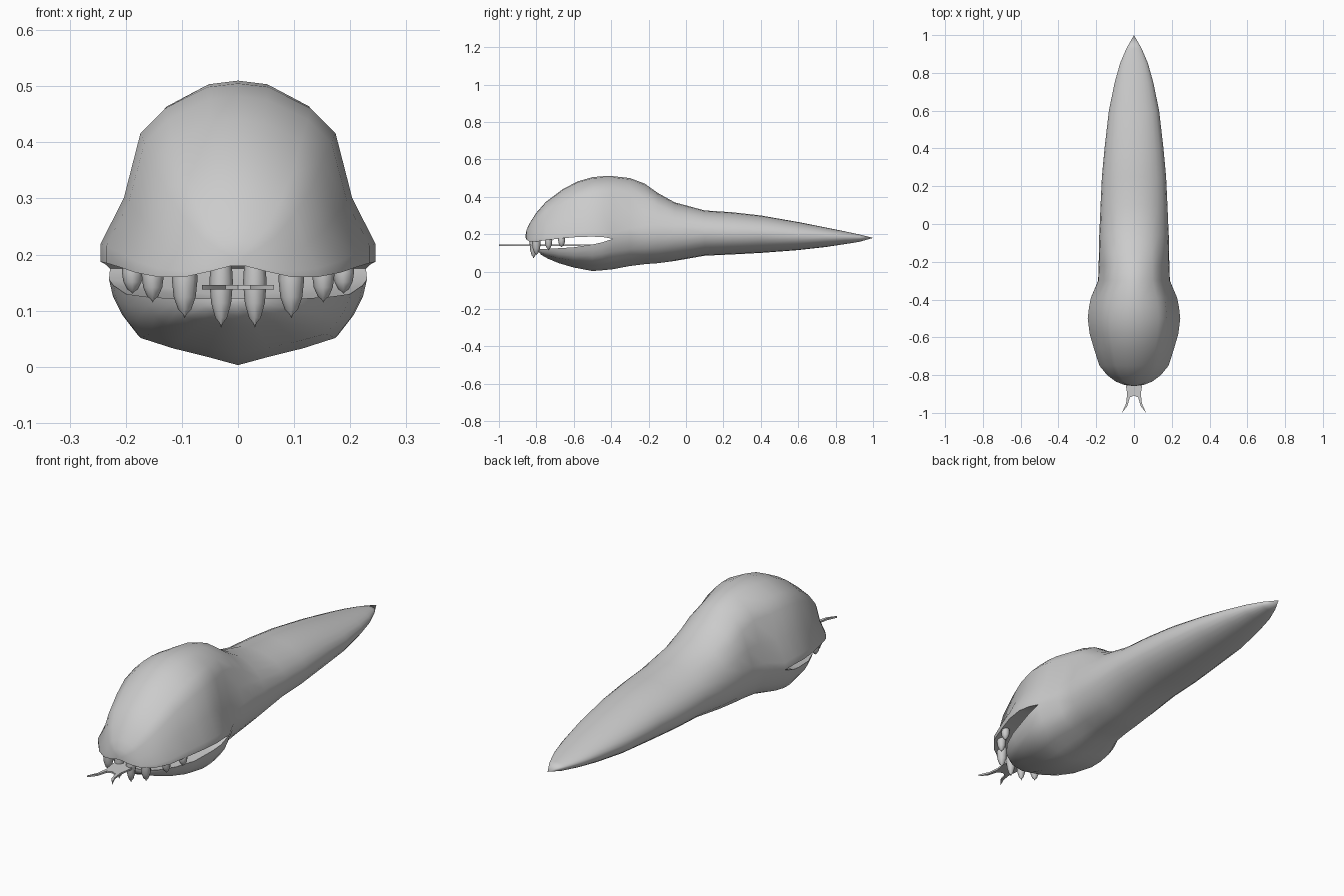
import bpy, bmesh, math
from mathutils import Vector

if "Cube" in bpy.data.objects:
    bpy.data.objects.remove(bpy.data.objects["Cube"])

grey = bpy.data.materials.new("plain grey")
grey.diffuse_color = (0.6, 0.6, 0.6, 1)
grey.use_nodes = True
grey.node_tree.nodes["Principled BSDF"].inputs["Base Color"].default_value = grey.diffuse_color


def finish(name, bm, angle=50):
    bmesh.ops.remove_doubles(bm, verts=bm.verts, dist=0.0005)
    bmesh.ops.recalc_face_normals(bm, faces=bm.faces)
    me = bpy.data.meshes.new(name)
    bm.to_mesh(me)
    bm.free()
    me.materials.append(grey)
    ob = bpy.data.objects.new(name, me)
    bpy.context.collection.objects.link(ob)
    bpy.ops.object.select_all(action='DESELECT')
    ob.select_set(True)
    bpy.context.view_layer.objects.active = ob
    bpy.ops.object.shade_smooth_by_angle(angle=math.radians(angle))
    return ob


# Half cross-sections from the side line to the ridge (width, height fractions)
SKULL = [(.99, 0), (1, .1), (.83, .36), (.71, .72), (.53, .86), (.22, .98), (0, 1)]
CHIN = [(1, 0), (.97, .2), (.9, .42), (.78, .66), (.52, .79), (.26, .89), (0, 1)]
ROUND = [(math.cos(math.radians(a)), math.sin(math.radians(a))) for a in range(0, 91, 15)]

# Tail and neck: y, half width, top, side line, bottom, amount of head shape
REAR = [(1, 0, .18, .18, .18, 0), (.93, .04, .198, .183, .16, 0),
        (.85, .074, .215, .185, .147, 0), (.75, .102, .235, .187, .132, 0),
        (.6, .133, .265, .19, .115, 0), (.4, .156, .30, .2, .10, 0),
        (.25, .17, .317, .2, .092, 0), (.1, .177, .327, .205, .085, 0),
        (-.06, .184, .37, .2, .057, 0), (-.15, .186, .42, .2, .045, .25),
        (-.22, .187, .47, .195, .04, .5), (-.3, .19, .50, .19, .03, .8),
        (-.39, .228, .51, .175, .013, 1)]
# Jaws in front of the mouth corner: y, half width, ridge, lip
UPPER = [(-.44, .238, .51, .184), (-.5, .245, .505, .187), (-.58, .235, .482, .185),
         (-.66, .212, .44, .178), (-.75, .183, .372, .168), (-.80, .142, .315, .16),
         (-.835, .095, .26, .16), (-.852, .05, .225, .17), (-.857, .012, .2, .18)]
LOWER = [(-.45, .23, .007, .156), (-.5, .222, .003, .145), (-.6, .2, .022, .13),
         (-.68, .165, .045, .125), (-.74, .12, .07, .122), (-.775, .07, .09, .122),
         (-.79, .015, .11, .122)]


def shell(bm, rear, jaw, shape, inset):
    """Loft half rings along the body and close the mouth side of the jaw."""
    rows, mids = [], []
    for y, w, ridge, lip, k in rear + [s + (1,) for s in jaw]:
        half = []
        for a, b in zip(shape, ROUND):
            fx, fz = (k * a[0] + (1 - k) * b[0]), (k * a[1] + (1 - k) * b[1])
            # at the mouth corner both shells share one side line
            if fz == 0:
                fx = 1
            half.append((w * fx, y, lip + (ridge - lip) * fz))
        ring = half + [(-x, yy, z) for x, yy, z in half[-2::-1]]
        rows.append([bm.verts.new(p) for p in ring])
    for r, s in zip(rows, rows[1:]):
        for i in range(len(r) - 1):
            bm.faces.new((r[i], r[i + 1], s[i + 1], s[i]))
    # palate or mouth floor, hollowed along the middle
    mouth = rows[len(rear) - 1:]
    for n, r in enumerate(mouth):
        depth = inset * min(1, n, (len(mouth) - 1 - n) / 2)
        mids.append(bm.verts.new((0, r[0].co.y, r[0].co.z + depth)))
    for i in range(len(mouth) - 1):
        r, s = mouth[i], mouth[i + 1]
        bm.faces.new((r[0], mids[i], mids[i + 1], s[0]))
        bm.faces.new((mids[i], r[-1], s[-1], mids[i + 1]))
    bm.faces.new(mouth[-1] + [mids[-1]])


# Body with both jaws
bm = bmesh.new()
shell(bm, [(y, w, t, m, k) for y, w, t, m, b, k in REAR], UPPER, SKULL, .035)
shell(bm, [(y, w, b, m, k) for y, w, t, m, b, k in REAR], LOWER, CHIN, -.035)
bmesh.ops.dissolve_degenerate(bm, dist=0.0004, edges=bm.edges)
finish("snake_body", bm)


# Fangs: bulged cones hanging from the upper lip
def fang(name, x, y, tip, r):
    bm = bmesh.new()
    top, sides, rings = .185, 8, []
    for f, t in [(.9, 0), (1, .3), (.85, .62), (.5, .85), (.15, .93), (.02, 1)]:
        z = top + (tip - top) * t
        rings.append([bm.verts.new((x + r * f * math.cos(2 * math.pi * i / sides),
                                    y + r * f * math.sin(2 * math.pi * i / sides), z))
                      for i in range(sides)])
    for a, b in zip(rings, rings[1:]):
        for i in range(sides):
            j = (i + 1) % sides
            bm.faces.new((a[i], a[j], b[j], b[i]))
    bm.faces.new(rings[0])
    bm.faces.new(rings[-1])
    finish(name, bm)


for side, label in ((1, "right"), (-1, "left")):
    for n, (x, y, tip, r) in enumerate([(.03, -.815, .07, .021), (.095, -.80, .087, .023),
                                        (.152, -.735, .115, .02), (.188, -.665, .13, .019)]):
        fang(f"fang_{label}_{n + 1}", side * x, y, tip, r)

# Forked tongue
half = [(.035, -.5), (.045, -.8), (.044, -.85), (.036, -.9), (.042, -.95), (.064, -1),
        (.036, -.965), (.022, -.918)]
outline = half + [(0, -.908)] + [(-x, y) for x, y in reversed(half)]
bm = bmesh.new()
face = bm.faces.new([bm.verts.new((x, y, .138)) for x, y in outline])
ext = bmesh.ops.extrude_face_region(bm, geom=[face])
for v in ext["geom"]:
    if isinstance(v, bmesh.types.BMVert):
        v.co += Vector((0, 0, .008))
finish("forked_tongue", bm, 30)
